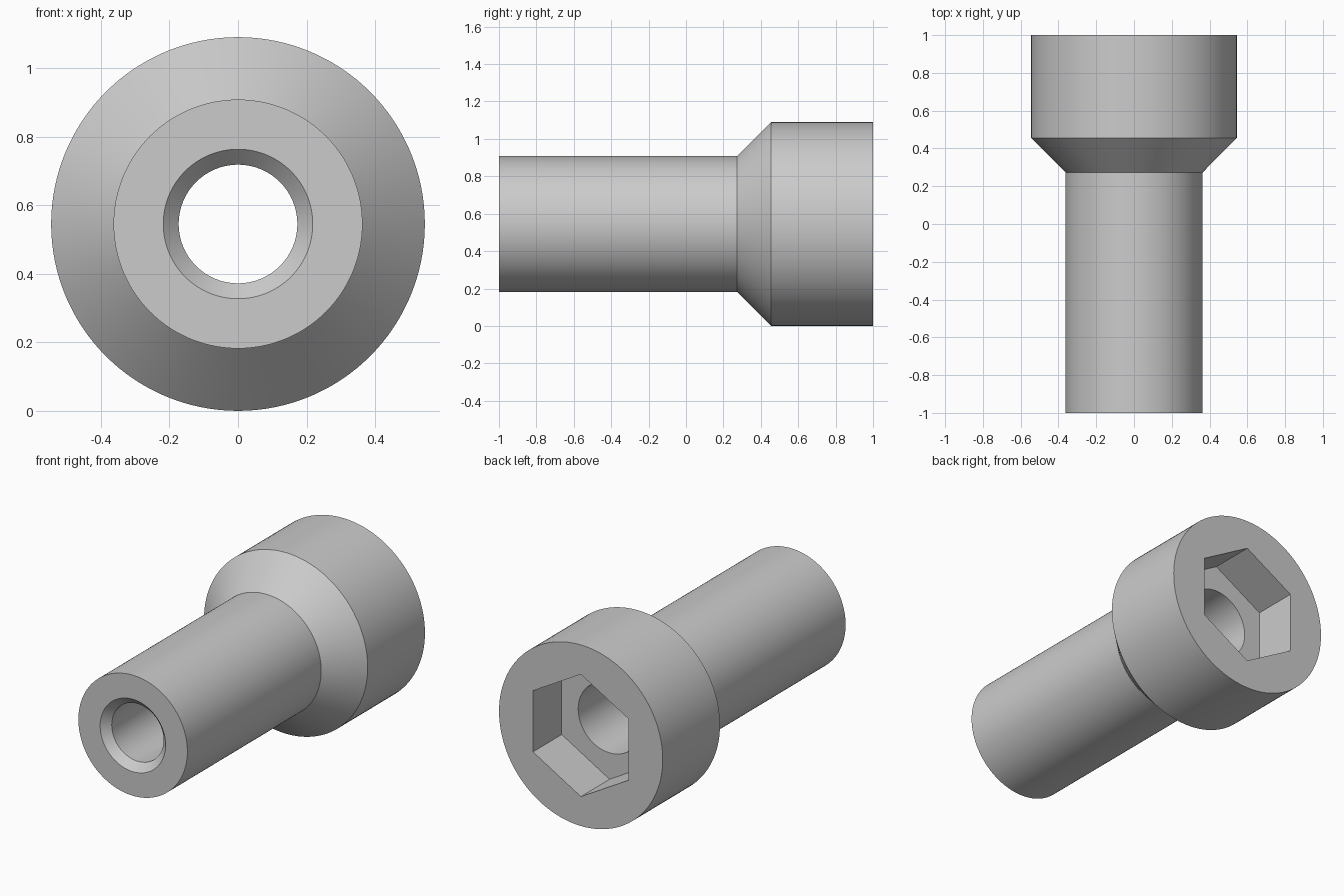
import bpy, bmesh
from math import pi
from mathutils import Vector

cube = bpy.data.objects.get("Cube")
if cube:
    bpy.data.objects.remove(cube, do_unlink=True)

# Main sizes
HEAD_R, SHAFT_R, RECESS_DEPTH, HEX_R = 0.545, 0.363, 0.273, 0.368
SEGMENTS = 128

metal = bpy.data.materials.new("plain grey metal")
metal.use_nodes = True
colour = (0.6, 0.6, 0.6, 1)
metal.diffuse_color = colour
metal.node_tree.nodes["Principled BSDF"].inputs["Base Color"].default_value = colour

# Sleeve body: closed (radius, y) profile turned around the long axis
profile = [(SHAFT_R, -1), (SHAFT_R, 0.273), (HEAD_R, 0.455), (HEAD_R, 1),
           (0.209, 1), (0.209, 1 - RECESS_DEPTH), (0.173, -0.954), (0.218, -1)]
bm = bmesh.new()
verts = [bm.verts.new((r, y, HEAD_R)) for r, y in profile]
edges = [bm.edges.new((verts[i - 1], verts[i])) for i in range(len(verts))]
bmesh.ops.spin(bm, geom=verts + edges, cent=Vector((0, 0, HEAD_R)),
               axis=Vector((0, 1, 0)), angle=2 * pi, steps=SEGMENTS)
bmesh.ops.remove_doubles(bm, verts=bm.verts, dist=0.0005)
bmesh.ops.recalc_face_normals(bm, faces=bm.faces)
mesh = bpy.data.meshes.new("flared_sleeve")
bm.to_mesh(mesh)
bm.free()
sleeve = bpy.data.objects.new("flared_sleeve", mesh)
bpy.context.collection.objects.link(sleeve)
mesh.materials.append(metal)

# Hexagonal socket cut into the wide end, corners up and down
bpy.ops.mesh.primitive_cylinder_add(vertices=6, radius=HEX_R, depth=2 * RECESS_DEPTH,
                                    location=(0, 1, HEAD_R), rotation=(pi / 2, 0, 0))
cutter = bpy.context.object
cutter.name = "hex_socket_cutter"
cutter.hide_render = True
cutter.data.materials.append(metal)

cut = sleeve.modifiers.new("hex_socket", 'BOOLEAN')
cut.operation = 'DIFFERENCE'
cut.solver = 'EXACT'
cut.object = cutter
bpy.ops.object.select_all(action='DESELECT')
sleeve.select_set(True)
bpy.context.view_layer.objects.active = sleeve
bpy.ops.object.modifier_apply(modifier=cut.name)
bpy.data.objects.remove(cutter, do_unlink=True)

bpy.ops.object.shade_smooth_by_angle(angle=pi / 6)
